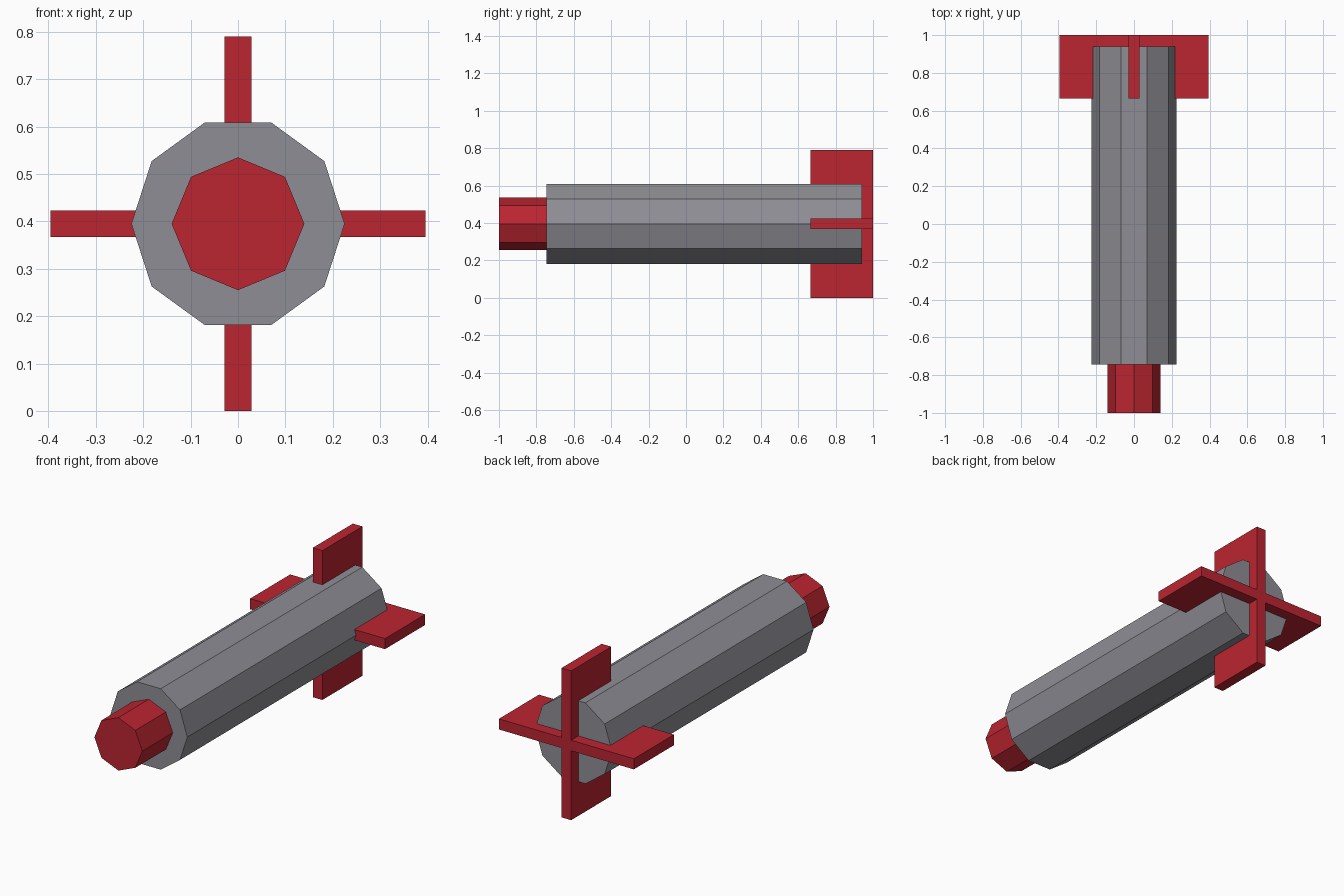
import bpy
import bmesh
from math import cos, sin, tau

cube = bpy.data.objects.get("Cube")
if cube:
    bpy.data.objects.remove(cube, do_unlink=True)

AXIS_Z = 0.395  # height of the long axis, also the fin half-span


def material(name, rgb):
    mat = bpy.data.materials.new(name)
    mat.use_nodes = True
    color = (*rgb, 1.0)
    mat.diffuse_color = color
    mat.node_tree.nodes["Principled BSDF"].inputs["Base Color"].default_value = color
    return mat


def extrude_profile(name, profile, y_front, y_back, mat):
    """Extrude an (x, z) outline, centred on the long axis, along y."""
    bm = bmesh.new()
    face = bm.faces.new([bm.verts.new((x, y_front, z)) for x, z in profile])
    moved = bmesh.ops.extrude_face_region(bm, geom=[face], use_keep_orig=True)["geom"]
    verts = [v for v in moved if isinstance(v, bmesh.types.BMVert)]
    bmesh.ops.translate(bm, verts=verts, vec=(0, y_back - y_front, 0))
    bmesh.ops.recalc_face_normals(bm, faces=bm.faces)
    mesh = bpy.data.meshes.new(name)
    bm.to_mesh(mesh)
    bm.free()
    mesh.materials.append(mat)
    obj = bpy.data.objects.new(name, mesh)
    obj.location.z = AXIS_Z
    bpy.context.collection.objects.link(obj)
    return obj


def polygon(sides, radius):
    return [(radius * cos(tau * i / sides), radius * sin(tau * i / sides))
            for i in range(sides)]


def rectangle(half_x, half_z):
    return [(-half_x, -half_z), (half_x, -half_z), (half_x, half_z), (-half_x, half_z)]


gray = material("body gray", (0.270, 0.270, 0.300))
red = material("bright red", (0.500, 0.018, 0.030))

# Ten-sided body and eight-sided nose
extrude_profile("body", polygon(10, 0.225), -0.745, 0.94, gray)
extrude_profile("nose", polygon(8, 0.14), -1.0, -0.70, red)

# Two crossed tail plates that pass through the body
HALF_THICK = 0.028
extrude_profile("horizontal_fin", rectangle(AXIS_Z, HALF_THICK), 0.665, 1.0, red)
extrude_profile("vertical_fin", rectangle(HALF_THICK, AXIS_Z), 0.665, 1.0, red)
